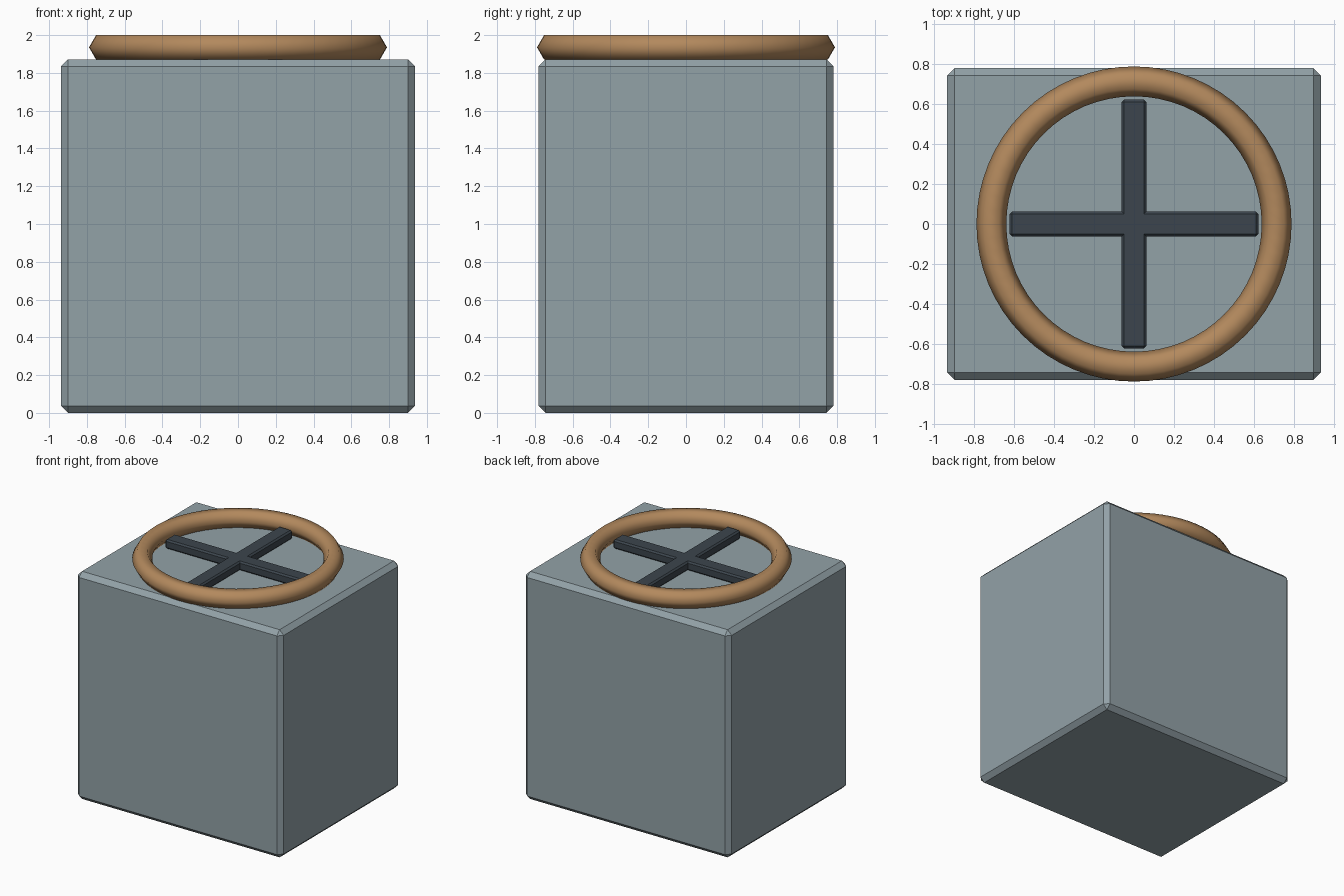
import bpy

if "Cube" in bpy.data.objects:
    bpy.data.objects.remove(bpy.data.objects["Cube"])

BODY_TOP = 1.872


def paint(obj, name, rgb):
    mat = bpy.data.materials.get(name) or bpy.data.materials.new(name)
    mat.diffuse_color = (*rgb, 1)
    mat.use_nodes = True
    mat.node_tree.nodes["Principled BSDF"].inputs["Base Color"].default_value = mat.diffuse_color
    obj.data.materials.append(mat)


def bevelled_box(name, size, z_bottom, bevel, mat, rgb):
    bpy.ops.mesh.primitive_cube_add(size=1, location=(0, 0, z_bottom + size[2] / 2))
    obj = bpy.context.object
    obj.name = name
    obj.scale = size
    bpy.ops.object.transform_apply(location=False, rotation=False, scale=True)
    mod = obj.modifiers.new("Chamfer", 'BEVEL')
    mod.width = bevel
    mod.segments = 1
    paint(obj, mat, rgb)
    return obj


# Main housing
bevelled_box("housing", (1.872, 1.56, BODY_TOP), 0, 0.037, "grey_metal", (0.29, 0.36, 0.39))

# Crossed bars on the lid
for name, size in (("cross_bar_x", (1.246, 0.124, 0.075)),
                   ("cross_bar_y", (0.124, 1.246, 0.075))):
    bevelled_box(name, size, BODY_TOP, 0.0125, "dark_metal", (0.045, 0.06, 0.075))

# Ring around the cross, hexagonal section
bpy.ops.mesh.primitive_torus_add(major_radius=0.714, minor_radius=0.0748,
                                 major_segments=64, minor_segments=6,
                                 location=(0, 0, 1.9352))
ring = bpy.context.object
ring.name = "lid_ring"
bpy.ops.object.shade_smooth()
paint(ring, "copper", (0.45, 0.25, 0.11))
